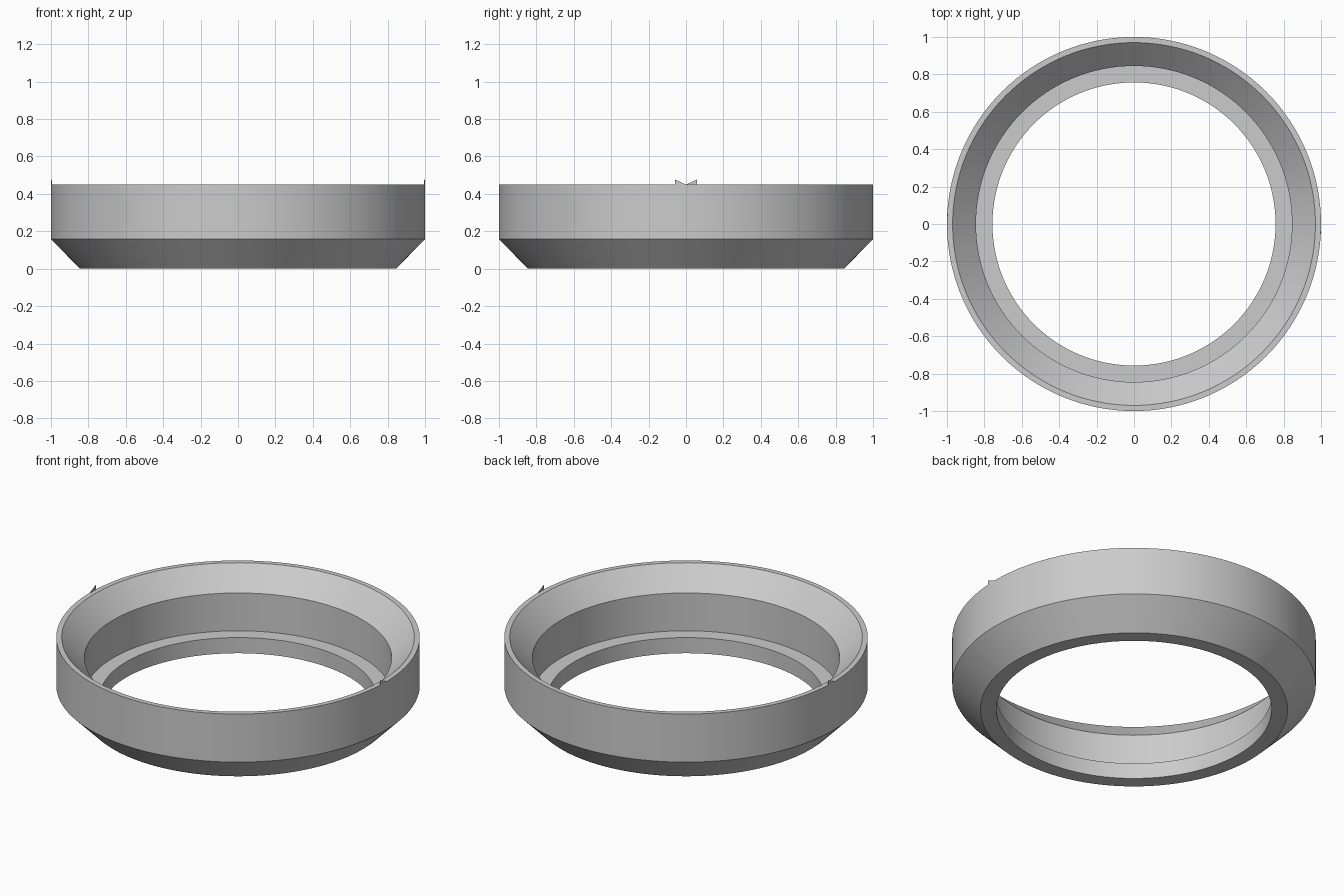
import bpy, bmesh, math

cube = bpy.data.objects.get("Cube")
if cube:
    bpy.data.objects.remove(cube, do_unlink=True)

grey = bpy.data.materials.new("plain grey")
grey.use_nodes = True
color = (0.6, 0.6, 0.6, 1)
grey.diffuse_color = color
grey.node_tree.nodes["Principled BSDF"].inputs["Base Color"].default_value = color


def finish(name, bm):
    bmesh.ops.recalc_face_normals(bm, faces=bm.faces)
    mesh = bpy.data.meshes.new(name)
    bm.to_mesh(mesh)
    bm.free()
    mesh.materials.append(grey)
    obj = bpy.data.objects.new(name, mesh)
    bpy.context.collection.objects.link(obj)
    return obj


# Ring: closed wall section (radius, height) turned around the vertical axis
SEGMENTS = 128
section = [(0.757, 0), (0.845, 0), (1, 0.158), (1, 0.45),
           (0.97, 0.45), (0.845, 0.325), (0.845, 0.095), (0.757, 0.095)]
bm = bmesh.new()
loops = []
for i in range(SEGMENTS):
    a = math.tau * i / SEGMENTS
    loops.append([bm.verts.new((r * math.cos(a), r * math.sin(a), z)) for r, z in section])
for i, loop in enumerate(loops):
    following = loops[(i + 1) % SEGMENTS]
    for j in range(len(section)):
        k = (j + 1) % len(section)
        bm.faces.new((loop[j], following[j], following[k], loop[k]))
ring = finish("ring_body", bm)
bpy.context.view_layer.objects.active = ring
ring.select_set(True)
bpy.ops.object.shade_smooth_by_angle(angle=math.radians(25))

# Thin triangular teeth on the rim, one at each side, half a turn apart
for name, s in (("left_tooth", 1), ("right_tooth", -1)):
    bm = bmesh.new()
    outline = [(0, 0.449), (-0.06, 0.449), (-0.06, 0.478)]
    outer, inner = [[bm.verts.new((s * math.sqrt(r * r - y * y), s * y, z)) for y, z in outline]
                    for r in (1, 0.997)]
    bm.faces.new(outer)
    bm.faces.new(inner)
    for j in range(3):
        k = (j + 1) % 3
        bm.faces.new((outer[j], outer[k], inner[k], inner[j]))
    finish(name, bm)
